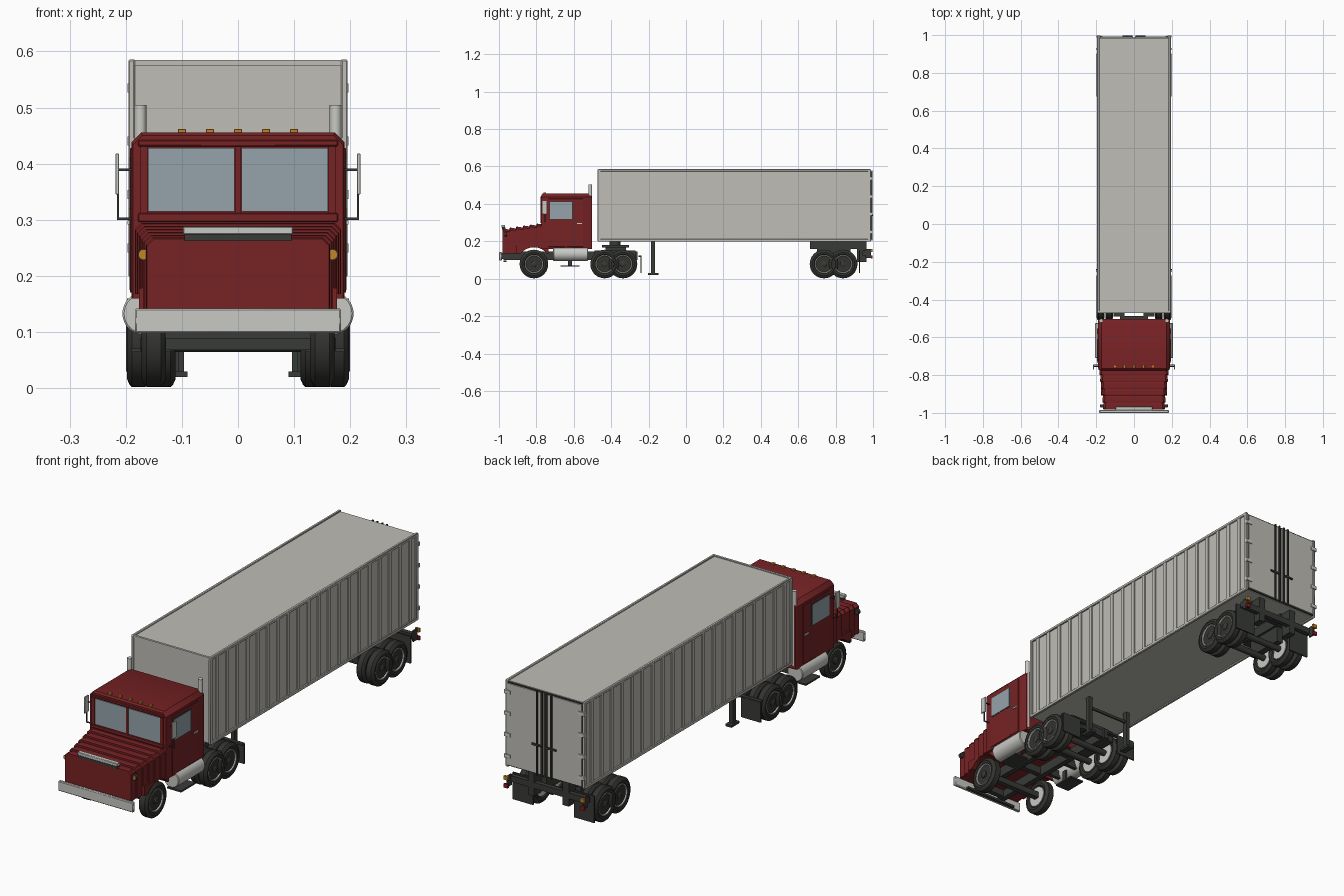
import bpy, bmesh, math
from mathutils import Vector, Matrix

if "Cube" in bpy.data.objects:
    bpy.data.objects.remove(bpy.data.objects["Cube"])


def material(name, r, g, b):
    m = bpy.data.materials.new(name)
    m.diffuse_color = (r, g, b, 1)
    m.use_nodes = True
    m.node_tree.nodes["Principled BSDF"].inputs["Base Color"].default_value = m.diffuse_color
    return m


RED = material("dark red paint", 0.185, 0.016, 0.018)
GREY = material("trailer grey", 0.52, 0.51, 0.47)
CHROME = material("polished metal", 0.58, 0.58, 0.55)
GLASS = material("window glass", 0.30, 0.37, 0.40)
DARK = material("chassis black", 0.04, 0.043, 0.038)
TYRE = material("tyre rubber", 0.033, 0.034, 0.03)
AMBER = material("amber lamp", 0.55, 0.23, 0.02)
LAMP = material("tail lamp red", 0.25, 0.012, 0.015)


def finish(name, bm, mat, bevel=0):
    bmesh.ops.recalc_face_normals(bm, faces=bm.faces)
    for f in bm.faces:
        f.smooth = True
    for e in bm.edges:
        e.smooth = e.calc_face_angle(0) < 0.6
    me = bpy.data.meshes.new(name)
    bm.to_mesh(me)
    bm.free()
    me.materials.append(mat)
    ob = bpy.data.objects.new(name, me)
    bpy.context.collection.objects.link(ob)
    if bevel:
        mod = ob.modifiers.new("bevel", 'BEVEL')
        mod.width = bevel
        mod.segments = 1
    return ob


def box(name, x0, x1, y0, y1, z0, z1, mat, bevel=0):
    bm = bmesh.new()
    bmesh.ops.create_cube(bm, size=1)
    for v in bm.verts:
        v.co = Vector((x0 + (v.co.x + .5) * (x1 - x0), y0 + (v.co.y + .5) * (y1 - y0),
                       z0 + (v.co.z + .5) * (z1 - z0)))
    return finish(name, bm, mat, bevel)


def pair(name, x0, x1, *rest):
    box(name + "_right", x0, x1, *rest)
    box(name + "_left", -x1, -x0, *rest)


def cyl(name, axis, c, r, length, mat, seg=24, bevel=0):
    bm = bmesh.new()
    bmesh.ops.create_cone(bm, cap_ends=True, segments=seg, radius1=r, radius2=r, depth=length)
    rot = {'x': Matrix.Rotation(math.pi / 2, 4, 'Y'), 'y': Matrix.Rotation(math.pi / 2, 4, 'X'),
           'z': Matrix()}[axis]
    bmesh.ops.transform(bm, matrix=Matrix.Translation(c) @ rot, verts=bm.verts)
    return finish(name, bm, mat, bevel)


def loft(name, rings, mat):
    """Closed skin through equal-length rings of 3D points."""
    bm = bmesh.new()
    vs = [[bm.verts.new(p) for p in ring] for ring in rings]
    n = len(vs[0])
    for a, b in zip(vs, vs[1:]):
        for i in range(n):
            bm.faces.new((a[i], a[(i + 1) % n], b[(i + 1) % n], b[i]))
    bm.faces.new(vs[0])
    bm.faces.new(vs[-1][::-1])
    return finish(name, bm, mat)


def shell(y, w, z0, z1, c):
    # body cross-section with chamfered top corners
    return [(-w, y, z0), (w, y, z0), (w, y, z1 - c), (w - c, y, z1), (-w + c, y, z1), (-w, y, z1 - c)]


def lathe(name, side, y, z, profile, mat, seg=36):
    # profile: (distance from centre line, radius), spun about the axle
    rings = [[(side * x, y + r * math.cos(2 * math.pi * k / seg), z + r * math.sin(2 * math.pi * k / seg))
              for k in range(seg)] for x, r in profile]
    return loft(name, rings, mat)


R, WZ = 0.0765, 0.0785


def wheel(name, side, y, x0, x1, hub):
    lathe(name + "_tyre", side, y, WZ, [(x0 + .008, .047), (x0 + .002, .052), (x0, .062), (x0 + .005, .073),
          (x0 + .009, R), (x1 - .009, R), (x1 - .005, .073), (x1, .062), (x1 - .002, .052),
          (x1 - .008, .047)], TYRE)
    lathe(name + "_rim", side, y, WZ, [(x0 + .004, .045), (x1 - .007, .049), (x1 - .003, .049), (x1 - .003, .045),
          (x1 - .011, .042), (x1 - .014, .022), (x1 - .014, .019)], CHROME)
    lathe(name + "_hub", side, y, WZ, [(x1 - .02, .017), (x1 - .004 + hub, .016), (x1 + hub, .010)], DARK, 16)
    for k in range(10):
        a = 2 * math.pi * k / 10
        cyl(f"{name}_hole_{k}", 'x', (side * (x1 - .013), y + .033 * math.cos(a), WZ + .033 * math.sin(a)),
            .0045, .006, DARK, 8)


# Wheels and axles
for s, tag in ((1, "right"), (-1, "left")):
    wheel(f"front_wheel_{tag}", s, -.813, .128, .172, .002)
    for i, y in enumerate((-.435, -.337, .738, .84)):
        wheel(f"rear_wheel_{i}_outer_{tag}", s, y, .156, .198, -.002)
        wheel(f"rear_wheel_{i}_inner_{tag}", s, y, .111, .152, -.012)
for i, y in enumerate((-.435, -.337, .738, .84)):
    cyl(f"rear_axle_{i}", 'x', (0, y, WZ), .014, .3, DARK, 12)
box("front_axle", -.135, .135, -.825, -.80, .068, .095, DARK)

# Tractor chassis
pair("chassis_rail", .05, .075, -.975, -.26, .10, .145, DARK)
for i, y in enumerate((-.95, -.70, -.50, -.28)):
    box(f"chassis_cross_{i}", -.06, .06, y - .012, y + .012, .105, .14, DARK)
pair("rear_suspension", .075, .108, -.49, -.27, .10, .15, DARK)
box("fifth_wheel_base", -.08, .08, -.43, -.32, .14, .168, DARK)
box("fifth_wheel_plate", -.095, .095, -.45, -.305, .167, .18, DARK)
cyl("kingpin", 'z', (0, -.38, .19), .03, .03, DARK, 16)
pair("tractor_mudflap_hanger", .06, .198, -.255, -.238, .115, .123, DARK)
pair("tractor_mudflap", .105, .2, -.243, -.237, .03, .118, DARK)

# Bumper
box("front_bumper", -.184, .184, -1.0, -.985, .098, .142, CHROME, .003)
pair("bumper_bracket", .055, .075, -.987, -.96, .105, .138, DARK)
box("bumper_under_bar", -.13, .13, -.975, -.96, .088, .098, DARK)

# Stepped hood
for i in range(6):
    y = -.981 + .0362 * i
    w, top = .164 + .004 * i, .268 + .0053 * i
    z0 = .135 if i < 2 else .168
    loft(f"hood_rib_{i}", [shell(y, w - .002, z0, top - .002, .012), shell(y + .006, w, z0, top, .012),
                           shell(y + .0362, w - .004, z0, top - .005, .012)], RED)
box("hood_badge_mount", -.095, .095, -.984, -.965, .262, .274, DARK)
box("hood_handle", -.098, .098, -.987, -.967, .274, .288, CHROME, .002)
# Wheel arches
arch = [(-.813 + .09 * math.cos(math.radians(a)), .078 + .09 * math.sin(math.radians(a)))
        for a in range(141, 38, -6)]
arch = [(-.908, .135)] + arch + [(-.735, .135), (-.735, .178), (-.908, .178)]
for s, tag in ((1, "right"), (-1, "left")):
    loft(f"wheel_arch_{tag}", [[(s * x, y, z) for y, z in arch] for x in (.11, .176)], RED)
    cyl(f"headlamp_ring_{tag}", 'y', (s * .168, -.962, .238), .0115, .012, DARK, 16)
    cyl(f"headlamp_{tag}", 'y', (s * .168, -.966, .238), .0095, .010, AMBER, 16)

# Cab
loft("cab", [shell(-.772, .187, .16, .45, .016), shell(-.764, .19, .16, .456, .018),
             shell(-.51, .19, .16, .456, .018), shell(-.503, .186, .16, .452, .016)], RED)
box("windshield_header", -.178, .178, -.777, -.765, .431, .442, RED, .002)
box("windshield_sill", -.178, .178, -.777, -.765, .296, .312, RED, .002)
pair("windshield_glass", .006, .16, -.775, -.769, .315, .428, GLASS)
box("windshield_divider", -.005, .005, -.778, -.769, .312, .431, RED)
pair("windshield_post", .161, .175, -.777, -.768, .312, .431, RED)
pair("cab_door", .189, .1925, -.736, -.55, .17, .428, RED, .001)
pair("door_window_frame", .191, .1935, -.731, -.606, .316, .414, DARK)
pair("door_window", .192, .195, -.727, -.61, .32, .41, GLASS)
pair("door_handle", .192, .197, -.583, -.557, .292, .299, CHROME)
pair("door_seam", .192, .1932, -.601, -.598, .175, .42, DARK)
for i in range(5):
    x = -.1 + .05 * i
    box(f"roof_lamp_{i}", x - .007, x + .007, -.762, -.748, .453, .462, AMBER, .001)

# Mirrors, exhausts, tanks and steps
pair("mirror", .212, .218, -.771, -.743, .345, .418, CHROME, .001)
pair("mirror_arm", .186, .214, -.749, -.744, .387, .391, DARK)
pair("mirror_lower_post", .2125, .2155, -.757, -.752, .30, .346, DARK)
pair("mirror_lower_arm", .186, .214, -.757, -.752, .30, .304, DARK)
for s, tag in ((1, "right"), (-1, "left")):
    cyl(f"exhaust_stack_{tag}", 'z', (s * .174, -.512, .34), .0105, .33, CHROME, 20)
    cyl(f"fuel_tank_{tag}", 'y', (s * .168, -.617, .133), .038, .186, CHROME, 32, .003)
    for k, y in enumerate((-.67, -.56)):
        box(f"tank_bracket_{tag}_{k}", *sorted((s * .07, s * .14)), y - .008, y + .008, .105, .14, DARK)
pair("step_plate", .12, .19, -.67, -.57, .064, .071, DARK)
pair("step_hanger", .125, .132, -.63, -.61, .068, .12, DARK)

# Trailer body
box("trailer_body", -.189, .189, -.466, .982, .203, .581, GREY)
pair("trailer_top_rail", .183, .195, -.47, .986, .573, .586, GREY, .002)
pair("trailer_bottom_rail", .183, .195, -.47, .986, .198, .212, GREY, .002)
pair("trailer_front_post", .184, .195, -.472, -.456, .2, .585, GREY, .002)
pair("trailer_rear_post", .184, .195, .972, .988, .2, .585, GREY, .002)
box("trailer_front_header", -.185, .185, -.47, -.46, .575, .585, GREY)
for i in range(20):
    y = -.42 + i * 1.355 / 19
    pair(f"side_rib_{i}", .187, .1935, y - .009, y + .009, .21, .575, GREY)

# Rear doors with bars and hinges
box("door_seal", -.186, .186, .98, .987, .206, .578, DARK)
pair("rear_door", .004, .181, .985, .992, .21, .573, GREY)
for x in (.012, .035):
    pair(f"lock_bar_{int(x * 1000)}", x - .003, x + .003, .991, .998, .205, .578, DARK)
pair("lock_handle", .012, .06, .993, .999, .335, .343, DARK)
for i in range(4):
    z = .25 + .095 * i
    pair(f"door_hinge_{i}", .168, .197, .984, .996, z - .008, z + .008, CHROME)

# Landing legs
pair("landing_leg", .096, .114, -.187, -.166, .028, .205, DARK)
pair("landing_foot", .09, .12, -.203, -.148, .02, .03, DARK)
box("landing_brace", -.1, .1, -.18, -.172, .15, .162, DARK)

# Trailer bogie
pair("bogie_rail", .06, .105, .662, .915, .158, .203, DARK)
pair("bogie_spring", .07, .1, .70, .88, .085, .16, DARK)
for i, y in enumerate((.69, .89)):
    box(f"bogie_cross_{i}", -.07, .07, y - .012, y + .012, .16, .185, DARK)
pair("rear_bumper_hanger", .07, .1, .915, .965, .09, .203, DARK)
box("rear_bumper_bar", -.19, .19, .945, .965, .125, .152, DARK)
pair("trailer_mudflap", .1, .2, .924, .93, .03, .15, DARK)
# Tail lamps
pair("tail_lamp_amber", .178, .198, .988, .997, .143, .16, AMBER)
pair("tail_lamp_red", .178, .198, .988, .997, .108, .125, LAMP)
pair("tail_lamp_bracket", .183, .19, .96, .989, .11, .158, DARK)
